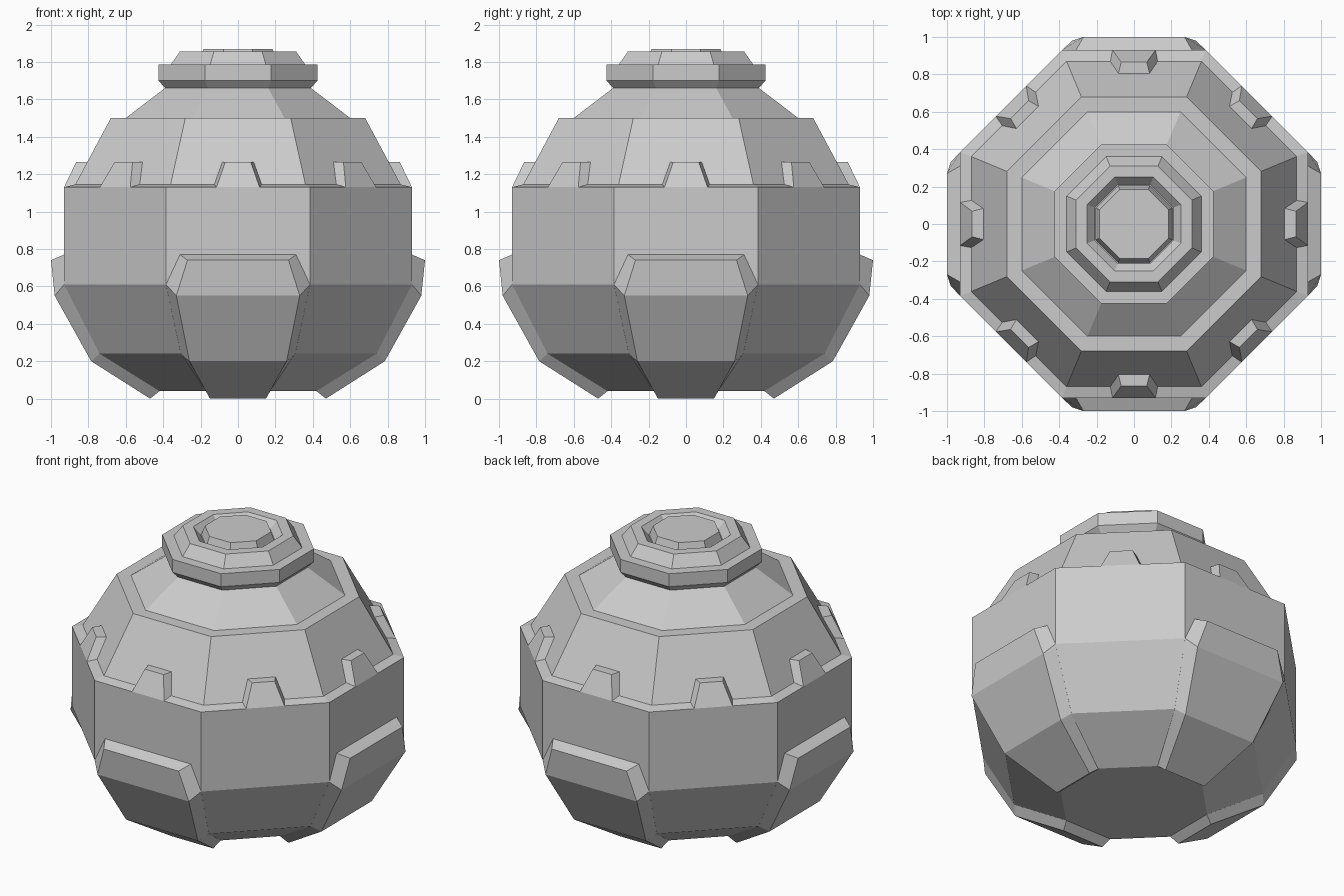
import bpy, bmesh
from math import pi, cos, sin
from mathutils import Matrix

if "Cube" in bpy.data.objects:
    bpy.data.objects.remove(bpy.data.objects["Cube"])


def finish(name, bm):
    bmesh.ops.recalc_face_normals(bm, faces=bm.faces)
    mesh = bpy.data.meshes.new(name)
    bm.to_mesh(mesh)
    bm.free()
    obj = bpy.data.objects.new(name, mesh)
    bpy.context.collection.objects.link(obj)
    return obj


def octagon_lathe(name, profile):
    """Closed eight-sided solid; profile holds (flat-side distance, z)."""
    bm = bmesh.new()
    rings = []
    for a, z in profile:
        r = a / cos(pi / 8)
        rings.append([bm.verts.new((r * cos(pi / 8 + k * pi / 4),
                                    r * sin(pi / 8 + k * pi / 4), z)) for k in range(8)])
    for lo, hi in zip(rings, rings[1:]):
        for k in range(8):
            n = (k + 1) % 8
            bm.faces.new((lo[k], lo[n], hi[n], hi[k]))
    bm.faces.new(rings[0][::-1])
    bm.faces.new(rings[-1])
    return finish(name, bm)


def raised_plate(name, outer, base, angle):
    """Bevelled plate from mirrored (half width, distance, z) rows, turned about z."""
    bm = bmesh.new()

    def pairs(rows):
        return [[bm.verts.new((s * w, -d, z)) for s in (-1, 1)] for w, d, z in rows]

    o, b = pairs(outer), pairs(base)
    for i in range(len(o) - 1):
        bm.faces.new((o[i][0], o[i + 1][0], o[i + 1][1], o[i][1]))
        for s in (0, 1):
            bm.faces.new((o[i][s], o[i + 1][s], b[i + 1][s], b[i][s]))
    for i in (0, -1):
        bm.faces.new((o[i][0], o[i][1], b[i][1], b[i][0]))
    bm.transform(Matrix.Rotation(angle, 4, 'Z'))
    return finish(name, bm)


# Main shell with ledge and sloped shoulder
octagon_lathe("body", [(0.42, 0.04), (0.74, 0.24), (0.93, 0.61), (0.93, 1.13),
                       (0.87, 1.145), (0.68, 1.5), (0.60, 1.5), (0.39, 1.66)])

# Collar and cap with a ring groove around the centre button
octagon_lathe("cap", [(0.385, 1.655), (0.425, 1.70), (0.425, 1.785), (0.36, 1.785),
                      (0.31, 1.857), (0.25, 1.857), (0.21, 1.81), (0.205, 1.81),
                      (0.185, 1.87)])

# Four armour plates on the lower front, back and sides
plate_outer = [(0.27, 1.0, 0.74), (0.33, 0.98, 0.55), (0.26, 0.785, 0.2), (0.15, 0.47, 0.0)]
plate_base = [(0.31, 0.93, 0.77), (0.385, 0.93, 0.61), (0.306, 0.74, 0.24), (0.17, 0.42, 0.04)]
for k in range(4):
    raised_plate(f"lower_plate_{k + 1}", plate_outer, plate_base, k * pi / 2)

# Eight teeth standing on the ledge
tooth_outer = [(0.068, 0.865, 1.265), (0.115, 0.93, 1.13)]
tooth_base = [(0.085, 0.80, 1.265), (0.14, 0.85, 1.13)]
for k in range(8):
    raised_plate(f"ledge_tooth_{k + 1}", tooth_outer, tooth_base, k * pi / 4)
